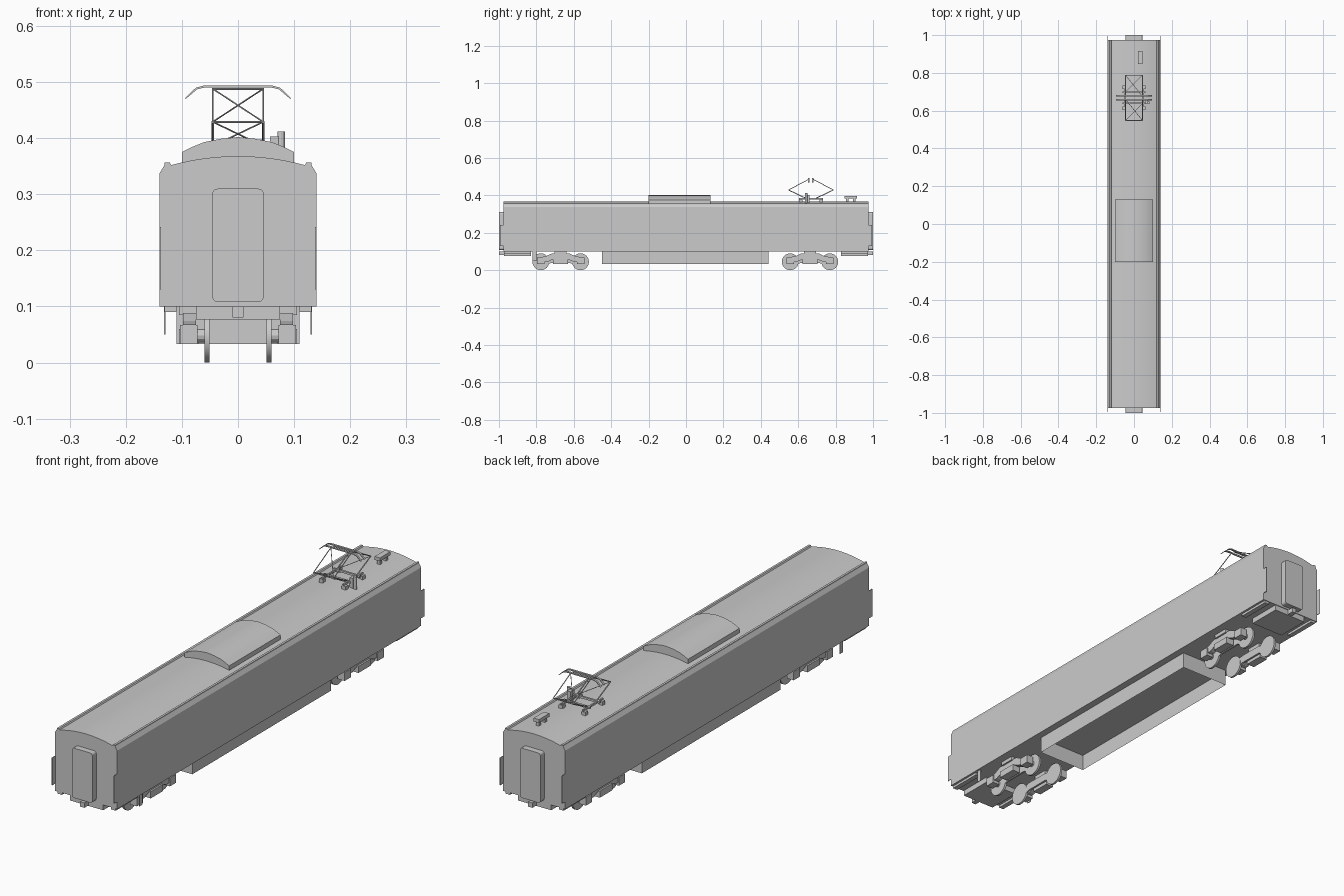
import bpy, bmesh, math
from mathutils import Vector

if "Cube" in bpy.data.objects:
    bpy.data.objects.remove(bpy.data.objects["Cube"])


def finish(name, bm, smooth=False):
    bmesh.ops.recalc_face_normals(bm, faces=bm.faces)
    me = bpy.data.meshes.new(name)
    bm.to_mesh(me)
    bm.free()
    ob = bpy.data.objects.new(name, me)
    bpy.context.collection.objects.link(ob)
    if smooth:
        bpy.ops.object.select_all(action='DESELECT')
        ob.select_set(True)
        bpy.context.view_layer.objects.active = ob
        bpy.ops.object.shade_smooth_by_angle(angle=math.radians(25))
    return ob


def box(name, x, y, z):
    bm = bmesh.new()
    bmesh.ops.create_cube(bm, size=1)
    for v in bm.verts:
        v.co = [(a[0] + a[1]) / 2 + c * (a[1] - a[0]) for a, c in zip((x, y, z), v.co)]
    return finish(name, bm)


def prism(name, pts, axis, lo, hi, smooth=False):
    """Extrude a closed profile: (x, z) points along y, or (y, z) points along x."""
    bm = bmesh.new()
    place = (lambda p: (lo, p[0], p[1])) if axis == 'X' else (lambda p: (p[0], lo, p[1]))
    face = bm.faces.new([bm.verts.new(place(p)) for p in pts])
    ext = bmesh.ops.extrude_face_region(bm, geom=[face])
    move = Vector((hi - lo, 0, 0)) if axis == 'X' else Vector((0, hi - lo, 0))
    bmesh.ops.translate(bm, vec=move, verts=[g for g in ext['geom'] if isinstance(g, bmesh.types.BMVert)])
    return finish(name, bm, smooth)


def rod(name, a, b, r, sides=6):
    a, b = Vector(a), Vector(b)
    bm = bmesh.new()
    bmesh.ops.create_cone(bm, cap_ends=True, segments=sides, radius1=r, radius2=r, depth=(b - a).length)
    rot = (b - a).to_track_quat('Z', 'Y')
    for v in bm.verts:
        v.co = rot @ v.co + (a + b) / 2
    return finish(name, bm, sides > 8)


def mirrored(half):
    """Mirror a right-hand half profile about the vertical centre line."""
    return half + [(-x, z) for x, z in reversed(half) if x]


def span(s, a, b):
    return tuple(sorted((s * a, s * b)))


# Car body with shoulders, gutters and a shallow curved roof
body = [(0.14, 0.10), (0.14, 0.337), (0.131, 0.352), (0.131, 0.357), (0.122, 0.357), (0.119, 0.352)]
body += [(0.119 * (1 - i / 6), 0.352 + 0.016 * (1 - (1 - i / 6) ** 2)) for i in range(1, 7)]
prism("car_body", mirrored(body), 'Y', -0.975, 0.975, True)

# Roof cooling unit
unit = [(0.10, 0.352), (0.10, 0.375), (0.08, 0.385), (0.06, 0.393), (0.03, 0.399), (0, 0.402)]
prism("roof_cooling_unit", mirrored(unit), 'Y', -0.20, 0.13, True)

# Open-bottomed equipment skirt under the floor
bm = bmesh.new()
bmesh.ops.create_cube(bm, size=1)
for v in bm.verts:
    v.co = (v.co.x * 0.22, v.co.y * 0.89 - 0.005, v.co.z * 0.067 + 0.0665)
bm.normal_update()
bmesh.ops.delete(bm, geom=[f for f in bm.faces if abs(f.normal.z) > 0.5], context='FACES')
finish("underfloor_skirt", bm)

# Gangways, end beams, couplers and side guards at both ends
gangway = []
for cx, cz, start in ((0.036, 0.30, 0), (-0.036, 0.30, 90), (-0.036, 0.118, 180), (0.036, 0.118, 270)):
    for k in range(4):
        t = math.radians(start + 30 * k)
        gangway.append((cx + 0.01 * math.cos(t), cz + 0.01 * math.sin(t)))
for s, end in ((-1, "front"), (1, "rear")):
    y0, y1 = span(s, 0.97, 1.0)
    prism(end + "_gangway", gangway, 'Y', y0, y1)
    box(end + "_end_beam", (-0.075, 0.075), span(s, 0.83, 0.972), (0.077, 0.10))
    box(end + "_coupler", (-0.01, 0.01), span(s, 0.96, 1.0), (0.08, 0.10))
    for side in (-1, 1):
        box(end + "_side_guard", span(side, 0.1375, 0.14), span(s, 0.97, 0.995), (0.13, 0.242))
        box(end + "_step_beam", span(side, 0.11, 0.131), span(s, 0.83, 0.972), (0.09, 0.101))

# Hanging steps near the front
for side in (-1, 1):
    box("hanging_step", span(side, 0.129, 0.132), (-0.82, -0.80), (0.05, 0.101))

# Bogies: wheels, inner webs, side frames, axle boxes and springs
frame = [(0.125, 0.045), (0.125, 0.068), (0.08, 0.074), (0.05, 0.088), (0, 0.09)]
under = [(0, 0.06), (0.04, 0.058), (0.07, 0.045)]
outline = frame + [(-y, z) for y, z in reversed(frame) if y]
outline += [(-y, z) for y, z in reversed(under)] + under[1:]
for by in (-0.67, 0.663):
    for side in (-1, 1):
        for w in (-0.106, 0.106):
            y = by + w
            rod("wheel", (side * 0.051, y, 0.045), (side * 0.060, y, 0.045), 0.045, 24)
            rod("axle_stub", (side * 0.058, y, 0.048), (side * 0.08, y, 0.048), 0.012, 12)
            box("axle_box", span(side, 0.072, 0.103), (y - 0.02, y + 0.02), (0.033, 0.067))
        web = [(-0.08, 0.03), (-0.05, 0.038), (0.05, 0.038), (0.08, 0.03),
               (0.08, 0.062), (0.05, 0.07), (-0.05, 0.07), (-0.08, 0.062)]
        x0, x1 = span(side, 0.052, 0.06)
        prism("bogie_web", [(by + y, z) for y, z in web], 'X', x0, x1)
        x0, x1 = span(side, 0.075, 0.098)
        prism("bogie_side_frame", [(by + y, z) for y, z in outline], 'X', x0, x1)
        box("spring_seat", span(side, 0.07, 0.105), (by - 0.04, by + 0.04), (0.033, 0.06))
        box("spring", span(side, 0.07, 0.105), (by - 0.032, by + 0.032), (0.085, 0.101))

# Pantograph base frame on insulator feet
py = 0.668
for side in (-1, 1):
    box("pantograph_base_rail", span(side, 0.045, 0.051), (py - 0.065, py + 0.065), (0.378, 0.386))
    for d in (-0.055, 0.055):
        box("insulator_foot", span(side, 0.042, 0.060), (py + d - 0.009, py + d + 0.009), (0.358, 0.379))
for d in (-0.03, 0.03):
    box("pantograph_cross_rail", (-0.06, 0.06), (py + d - 0.004, py + d + 0.004), (0.380, 0.388))
box("pantograph_drive", (0.057, 0.072), (0.635, 0.66), (0.36, 0.403))
rod("pantograph_drive_post", (0.077, 0.642, 0.356), (0.077, 0.642, 0.412), 0.007, 12)

# Diamond pantograph arms with cross braces
r = 0.0018
for d in (-1, 1):
    foot, knee, top = (py + d * 0.03, 0.386), (py + d * 0.12, 0.429), (py + d * 0.008, 0.488)
    for side in (-1, 1):
        rod("lower_arm", (side * 0.045, *foot), (side * 0.045, *knee), r * 1.3)
        rod("upper_arm", (side * 0.045, *knee), (side * 0.045, *top), r)
    rod("knee_bar", (-0.045, *knee), (0.045, *knee), r)
    rod("top_bar", (-0.045, *top), (0.045, *top), r)
    rod("upper_brace", (-d * 0.045, *knee), (d * 0.045, *top), r * 0.8)
    rod("lower_brace", (d * 0.045, *knee), (-d * 0.045, *foot), r * 0.8)

# Contact shoes with drooping horns
shoe = [(0.095, 0.471), (0.075, 0.490), (0.06, 0.494), (0, 0.494)]
shoe_under = [(0, 0.490), (0.06, 0.490), (0.073, 0.487), (0.093, 0.470)]
pts = shoe + [(-x, z) for x, z in reversed(shoe[:-1])]
pts += [(-x, z) for x, z in reversed(shoe_under[1:])] + shoe_under
for d in (-0.011, 0.011):
    prism("contact_shoe", pts, 'Y', py + d - 0.004, py + d + 0.004)

# Small roof box on two legs
box("roof_box", (0.02, 0.044), (0.848, 0.915), (0.384, 0.398))
for y in (0.862, 0.900):
    box("roof_box_leg", (0.025, 0.039), (y - 0.007, y + 0.007), (0.362, 0.385))
